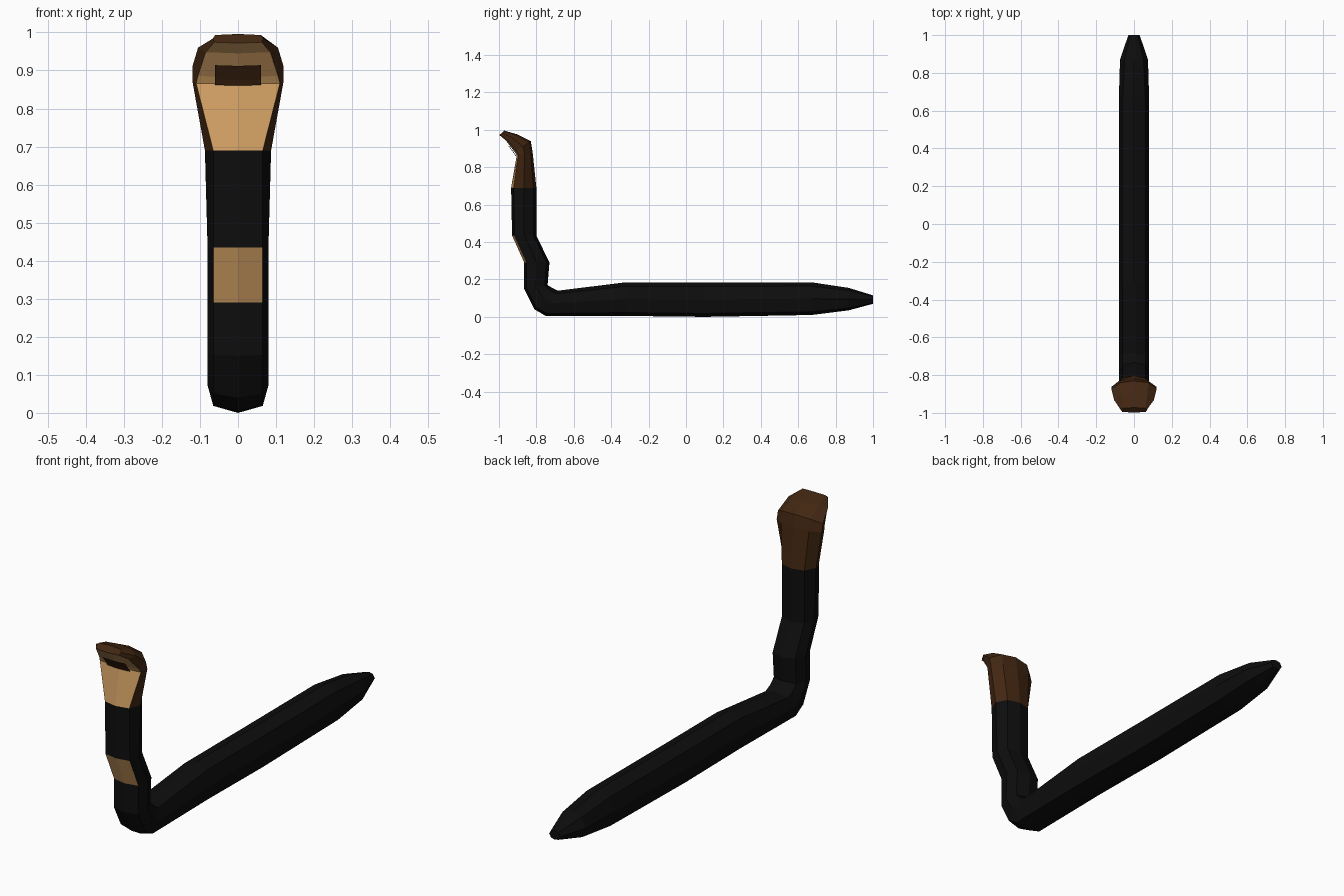
import bpy
from mathutils import Vector

if "Cube" in bpy.data.objects:
    bpy.data.objects.remove(bpy.data.objects["Cube"])


def material(name, rgb):
    m = bpy.data.materials.new(name)
    m.diffuse_color = (*rgb, 1)
    m.use_nodes = True
    m.node_tree.nodes["Principled BSDF"].inputs["Base Color"].default_value = m.diffuse_color
    return m


black = material("black scales", (0.004, 0.004, 0.004))
brown = material("dark brown hood", (0.055, 0.02, 0.006))
tan = material("tan belly", (0.66, 0.36, 0.13))

# Facets 0 and 7 of every eight-sided ring lie on the belly side
BELLY = (0, 7)


def ring(fy, fz, by, bz, w, f, b):
    """Eight points from the belly ridge (fy, fz) round to the back ridge (by, bz)."""
    front, back = Vector((0, fy, fz)), Vector((0, by, bz))
    shape = [(0, 0), (f, .1), (w, .5), (b, .88), (0, 1), (-b, .88), (-w, .5), (-f, .1)]
    return [front.lerp(back, t) + Vector((x, 0, 0)) for x, t in shape]


def make(name, verts, faces, mats):
    me = bpy.data.meshes.new(name)
    me.from_pydata([tuple(v) for v in verts], [], faces)
    for m in mats:
        me.materials.append(m)
    ob = bpy.data.objects.new(name, me)
    bpy.context.collection.objects.link(ob)
    return ob


def loft(name, rings, mats, belly_spans, cap_start, cap_end):
    verts = [p for r in rings for p in ring(*r)]
    faces, idx = [], []
    for i in range(len(rings) - 1):
        for k in range(8):
            n = (k + 1) % 8
            a, c = i * 8, i * 8 + 8
            faces.append((a + k, a + n, c + n, c + k))
            idx.append(1 if k in BELLY and i in belly_spans else 0)
    last = len(verts) - 8
    if cap_start:
        faces.append(tuple(range(7, -1, -1)))
        idx.append(0)
    if cap_end:
        faces.append(tuple(range(last, last + 8)))
        idx.append(0)
    ob = make(name, verts, faces, mats)
    for p, i in zip(ob.data.polygons, idx):
        p.material_index = i
    return ob


# Body: tail tip, along the ground, round the bend and up the neck
W, F, B = .08, .065, .06
body = [
    (1.0, .07, 1.0, .115, .03, .02, .02),
    (.87, .035, .87, .155, .074, .055, .05),
    (.67, .01, .67, .185, W, F, B),
    (.10, .0, .10, .185, W, F, B),
    (-.32, .005, -.32, .185, W, F, B),
    (-.75, .005, -.685, .14, W, F, B),
    (-.81, .04, -.715, .155, W, F, B),
    (-.865, .15, -.74, .17, W, F, B),
    (-.865, .29, -.73, .29, W, F, B),
    (-.93, .435, -.80, .435, W, F, B),
    (-.935, .69, -.80, .69, .087, F, B),
]
loft("body", body, [black, tan], {8}, True, False)

# Hood flaring out and curling forward into the head
head = [
    body[-1],
    (-.905, .865, -.82, .88, .12, .11, .075),
    (-.915, .88, -.83, .94, .12, .105, .075),
    (-.965, .945, -.90, .975, .105, .085, .07),
    (-.998, .972, -.972, .996, .066, .062, .06),
]
loft("hood_and_head", head, [brown, tan], {0, 1, 2, 3}, False, True)

# Dark mouth patch on the underside of the head
patch = []
for y, z in ((-.909, .862), (-.918, .877), (-.946, .914)):
    patch += [(-.06, y, z), (0, y - .002, z - .002), (.06, y, z)]
make("mouth_patch", patch,
     [(i, i + 1, i + 4, i + 3) for i in (0, 1, 3, 4)], [brown])

# Consistent outward facing surfaces
for ob in bpy.context.collection.objects:
    bpy.context.view_layer.objects.active = ob
    bpy.ops.object.mode_set(mode='EDIT')
    bpy.ops.mesh.select_all(action='SELECT')
    bpy.ops.mesh.normals_make_consistent(inside=False)
    bpy.ops.object.mode_set(mode='OBJECT')
